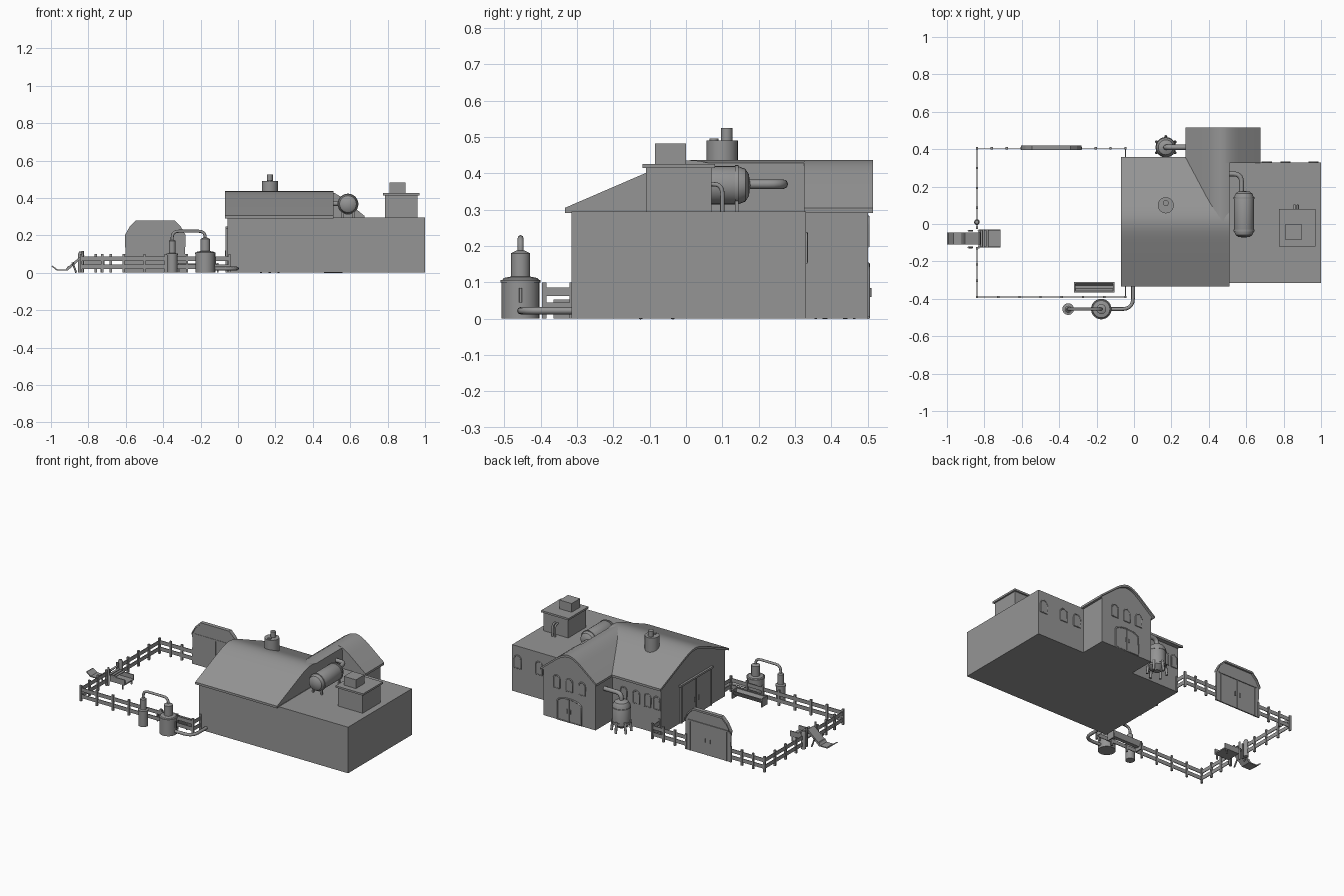
import bpy, bmesh, math
from mathutils import Vector

if "Cube" in bpy.data.objects:
    bpy.data.objects.remove(bpy.data.objects["Cube"], do_unlink=True)

grey = bpy.data.materials.new("plain grey")
grey.use_nodes = True
GREY = (0.3, 0.3, 0.3, 1)
grey.diffuse_color = GREY
grey.node_tree.nodes["Principled BSDF"].inputs["Base Color"].default_value = GREY


def finish(name, bm, smooth=False):
    bmesh.ops.recalc_face_normals(bm, faces=bm.faces)
    me = bpy.data.meshes.new(name)
    bm.to_mesh(me)
    bm.free()
    me.materials.append(grey)
    ob = bpy.data.objects.new(name, me)
    bpy.context.scene.collection.objects.link(ob)
    if smooth:
        bpy.ops.object.select_all(action="DESELECT")
        ob.select_set(True)
        bpy.context.view_layer.objects.active = ob
        bpy.ops.object.shade_smooth_by_angle(angle=math.radians(35))
    return ob


def box(name, x0, x1, y0, y1, z0, z1):
    return prism(name, [(x0, z0), (x1, z0), (x1, z1), (x0, z1)], y0, y1)


def prism(name, pts, a, b, axis="y", smooth=False):
    """Extrude a (side, z) outline from a to b along an axis."""
    put = (lambda s, z, t: (s, t, z)) if axis == "y" else (lambda s, z, t: (t, s, z))
    bm = bmesh.new()
    face = bm.faces.new([bm.verts.new(put(s, z, a)) for s, z in pts])
    new = bmesh.ops.extrude_face_region(bm, geom=[face])["geom"]
    shift = Vector(put(0, 0, b - a))
    bmesh.ops.translate(bm, vec=shift, verts=[g for g in new if isinstance(g, bmesh.types.BMVert)])
    return finish(name, bm, smooth)


def lathe(name, centre, profile, axis="z", sides=24):
    """Spin an (r, height) profile; ends with zero radius are merged."""
    bm = bmesh.new()
    rings = []
    for r, h in profile:
        ring = []
        for i in range(sides):
            t = 2 * math.pi * i / sides
            u, v = r * math.cos(t), r * math.sin(t)
            p = (u, v, h) if axis == "z" else (u, h, v)
            ring.append(bm.verts.new(Vector(centre) + Vector(p)))
        rings.append(ring)
    for lo, hi in zip(rings, rings[1:]):
        for i in range(sides):
            j = (i + 1) % sides
            bm.faces.new((lo[i], lo[j], hi[j], hi[i]))
    bm.faces.new(rings[0])
    bm.faces.new(rings[-1])
    bmesh.ops.remove_doubles(bm, verts=bm.verts, dist=0.0001)
    return finish(name, bm, True)


def tube(name, pts, r, bend=0.0):
    """Round pipe along a path with corners rounded by bend."""
    pts = [Vector(p) for p in pts]
    path = [pts[0]]
    for a, b, c in zip(pts, pts[1:], pts[2:]):
        if bend:
            s, e = b + (a - b).normalized() * bend, b + (c - b).normalized() * bend
            path += [s.lerp(b, t).lerp(b.lerp(e, t), t) for t in (0, .2, .4, .6, .8, 1)]
        else:
            path.append(b)
    path.append(pts[-1])
    cu = bpy.data.curves.new(name, "CURVE")
    cu.dimensions = "3D"
    cu.bevel_depth, cu.bevel_resolution, cu.use_fill_caps = r, 2, True
    sp = cu.splines.new("POLY")
    sp.points.add(len(path) - 1)
    for p, v in zip(sp.points, path):
        p.co = (*v, 1)
    cu.materials.append(grey)
    ob = bpy.data.objects.new(name, cu)
    bpy.context.scene.collection.objects.link(ob)


def arch(cx, z0, z1, half, rise):
    """Outline of an opening with a curved head."""
    top = [(cx + half * math.cos(math.pi * i / 8), z1 - rise + rise * math.sin(math.pi * i / 8)) for i in range(9)]
    return [(cx + half, z0)] + top + [(cx - half, z0)]


def arched_opening(name, cx, y, z0, z1, half, rise, r=0.004):
    pts = arch(cx, z0, z1, half, rise)
    prism(name + "_pane", pts, y - 0.002, y + 0.002)
    tube(name + "_frame", [(s, y, z) for s, z in pts + pts[:1]], r)


def roof_line(centre, half):
    return [(centre + s * k, z) for s, k, z in half] + [(centre - k, z) for _, k, z in half[-2::-1]]


def gable(name, centre, half, a, b, axis, thick=0.014):
    """Roof shell plus the solid gable wall beneath it."""
    line = [(centre + k, z) for k, z in half] + [(centre - k, z) for k, z in half[-2::-1]]
    under = [(s, z - thick) for s, z in line]
    prism(name + "_roof", line + under[::-1], a, b, axis, True)
    return under


# Hall, annex and back wing
HALL = [(.345, .305), (.12, .402), (.085, .416), (.055, .427), (.025, .434), (0, .436)]
WING = [(.2, .305), (.085, .398), (.065, .412), (.045, .424), (.022, .433), (0, .437)]
HY, WX = 0.012, 0.475
inner = gable("hall", HY, HALL, -.07, .51, "x")
prism("hall_gables", inner, -.055, .508, "x")
box("hall_walls", -.055, .51, -.315, .33, 0, .297)
inner = gable("wing", WX, WING, .325, .515, "y")
prism("wing_gable", inner, .327, .5, "y")
box("wing_walls", .29, .66, .3, .5, 0, .295)
saddle = [(WX - k, z) for k, z in WING] + [(.51, .428), (.51, .29)]
prism("wing_saddle", saddle, HY, .326, "y", True)
box("annex", .51, 1, -.315, .33, 0, .295)

# Arched windows and the back door
for x in (.71, .81, .96):
    arched_opening("annex_window", x, .331, .155, .235, .024, .024)
for x in (.21, .12, .04, -.025):
    arched_opening("hall_window", x, .331, .155, .235, .022, .022)
for x in (.385, .475, .565):
    arched_opening("wing_window", x, .501, .2, .28, .022, .022)
arched_opening("back_door", WX, .501, .004, .15, .085, .03, .005)
box("back_door_gap", WX - .002, WX + .002, .5, .506, 0, .148)
for s in (-1, 1):
    tube("back_door_handle", [(WX + s * .012, .507, .06), (WX + s * .012, .507, .085)], .003)

# Barn door on the end wall
box("barn_door", -.061, -.055, -.165, .135, 0, .235)
for y in (-.17, -.018, .13):
    box("barn_door_post", -.066, -.055, y, y + .008, 0, .24)
box("barn_door_lintel", -.068, -.055, -.18, .15, .235, .247)
for y in (-.035, .005):
    tube("barn_door_handle", [(-.066, y, .09), (-.066, y, .12)], .003)

# Roof tower
box("tower", .785, .96, -.11, .07, .29, .42)
box("tower_slab", .775, .97, -.12, .08, .414, .426)
box("tower_vent_box", .81, .895, -.085, 0, .42, .482)
for x in (.858, .876):
    tube("tower_pipe", [(x, .06, .37), (x, .1, .37), (x, .1, .29)], .006, .025)

# Chimney
lathe("chimney", (.17, .1, 0), [(.043, .38), (.043, .49)])
lathe("chimney_flue", (.17, .112, 0), [(.016, .48), (.016, .525)], sides=16)
lathe("chimney_cap", (.17, .077, 0), [(.012, .48), (.012, .496)], sides=16)

# Lying tank on the annex
R = .053
lathe("lying_tank", (.588, .052, .367), [(0, -.125), (.03, -.121), (.045, -.111), (R, -.09),
                                       (R, .09), (.045, .111), (.03, .121), (0, .125)], "y")
for y in (-.035, .14):
    lathe("tank_band", (.588, y, .367), [(R + .003, -.005), (R + .003, .005)], "y")
    for s in (-1, 1):
        box("tank_leg", .588 + s * .03 - .005, .588 + s * .03 + .005, y - .005, y + .005, .29, .34)
tube("tank_pipe", [(.575, .15, .37), (.575, .268, .37), (.5, .268, .37)], .013, .045)

# Upright vat behind the hall
VX, VY = .17, .41
lathe("vat", (VX, VY, 0), [(.02, .02), (.052, .045), (.052, .165), (.04, .185), (.015, .196), (0, .197)])
for z in (.06, .15):
    lathe("vat_band", (VX, VY, z), [(.055, -.004), (.055, .004)])
for i in range(6):
    t = math.pi * (i + .5) / 3
    c, s = math.cos(t), math.sin(t)
    tube("vat_leg", [(VX + .05 * c, VY + .05 * s, .07), (VX + .058 * c, VY + .058 * s, 0)], .008)
tube("vat_pipe", [(VX, VY, .18), (VX, VY, .235), (.295, VY, .235)], .014, .035)

# Pair of stills and their pipes
SY = -.455
lathe("large_still", (-.175, SY, 0), [(.052, 0), (.052, .105), (.046, .112), (.026, .116), (.026, .18), (.012, .187)])
lathe("small_still", (-.352, SY, 0), [(.028, 0), (.028, .1), (.018, .105), (.018, .17), (.01, .176)])
lathe("still_rim", (-.175, SY, .103), [(.055, -.004), (.055, .004)])
lathe("still_rim", (-.352, SY, .098), [(.031, -.004), (.031, .004)])
tube("still_arch_pipe", [(-.352, SY, .165), (-.352, SY, .222), (-.175, SY, .222), (-.175, SY, .18)], .008, .035)
tube("still_outlet", [(-.14, SY, .022), (-.005, SY, .022), (-.005, -.31, .022)], .01, .06)
tube("still_gauge", [(-.122, SY, .045), (-.122, SY, .085)], .004)

# Feeding trough
prism("trough", [(-.365, .05), (-.35, .02), (-.325, .02), (-.31, .05), (-.318, .05),
                 (-.33, .028), (-.345, .028), (-.357, .05)], -.32, -.105, "x")
for x in (-.32, -.112):
    box("trough_end", x, x + .007, -.365, -.31, 0, .053)

# Fence
X0, X1, Y0, Y1 = -.84, -.045, -.39, .405
T = .004


def fence(a, b, count):
    (ax, ay), (bx, by) = a, b
    for z in (.02, .062):
        box("fence_rail", min(ax, bx) - T / 2, max(ax, bx) + T / 2, min(ay, by) - T / 2, max(ay, by) + T / 2, z, z + .024)
    for i in range(count):
        f = i / (count - 1)
        x, y = ax + (bx - ax) * f, ay + (by - ay) * f
        box("fence_post", x - .006, x + .006, y - .006, y + .006, 0, .1)


fence((X0, Y0), (X1, Y0), 8)
fence((X0, Y1), (-.6, Y1), 4)
fence((-.285, Y1), (X1, Y1), 4)
fence((X0, Y0), (X0, -.13), 4)
fence((X0, -.02), (X0, Y1), 5)
fence((X1, Y0), (X1, -.315), 2)
fence((X1, .33), (X1, Y1), 2)

# Tall yard gate with a chamfered head
head = [(-.605, .2), (-.58, .245), (-.545, .28), (-.34, .28), (-.305, .245), (-.28, .2)]
prism("gate_board", [(-.598, 0)] + [(x, z - .005) for x, z in head] + [(-.287, 0)], .4, .408)
prism("gate_hood", head + [(x, z - .012) for x, z in head[::-1]], .395, .42)
for x in (-.575, -.443, -.318):
    box("gate_stile", x, x + .006, .398, .412, 0, .19)
box("gate_lintel", -.585, -.3, .398, .413, .188, .197)
for x in (-.46, -.425):
    box("gate_handle", x, x + .005, .408, .414, .08, .105)

# Feed chute through the fence opening
CY0, CY1 = -.11, -.045
prism("chute", [(-.92, .022), (-.83, .098), (-.82, .092), (-.91, .012)], CY0, CY1)
prism("scoop", [(-1, .036), (-.97, .012), (-.91, .012), (-.9, .035), (-.91, .035),
                (-.92, .018), (-.965, .018), (-.993, .038)], CY0, CY1)
box("chute_bin", -.82, -.715, -.125, -.03, .03, .038)
for y in (-.125, -.036):
    box("bin_side", -.82, -.715, y, y + .006, .03, .065)
    tube("chute_strut", [(-.865, y, 0), (-.885, y, .055)], .005)
    tube("chute_post", [(-.83, y, 0), (-.83, y, .115)], .006)
    box("bin_leg", -.735, -.727, y, y + .006, 0, .035)
for x in (-.825, -.805, -.785):
    tube("bin_roller", [(x, -.125, .07), (x, -.03, .07)], .007)
lathe("gate_bollard", (X0, .01, 0), [(.015, 0), (.015, .1), (.01, .112), (0, .115)], sides=16)
